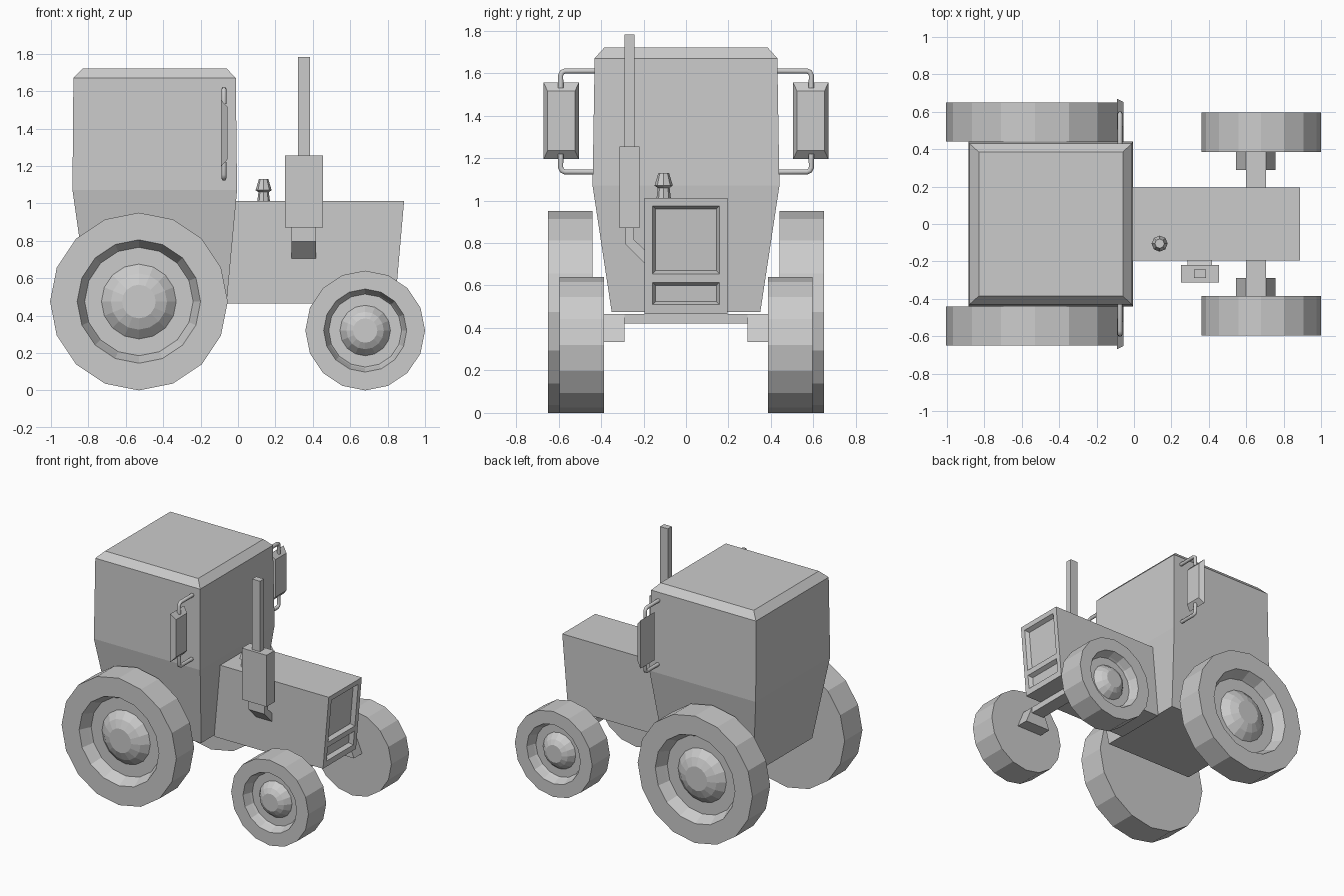
import bpy, bmesh
from math import sin, cos, tau

if "Cube" in bpy.data.objects:
    bpy.data.objects.remove(bpy.data.objects["Cube"], do_unlink=True)

grey = bpy.data.materials.new("plain grey")
grey.use_nodes = True
GREY = (0.6, 0.6, 0.6, 1)
grey.diffuse_color = GREY
grey.node_tree.nodes["Principled BSDF"].inputs["Base Color"].default_value = GREY


def loft(name, rings):
    """Skin a list of equal-length rings and cap both ends."""
    bm = bmesh.new()
    loops = [[bm.verts.new(p) for p in ring] for ring in rings]
    n = len(loops[0])
    for a, b in zip(loops, loops[1:]):
        for i in range(n):
            j = (i + 1) % n
            bm.faces.new((a[i], a[j], b[j], b[i]))
    bm.faces.new(loops[0])
    bm.faces.new(loops[-1])
    bmesh.ops.recalc_face_normals(bm, faces=bm.faces)
    mesh = bpy.data.meshes.new(name)
    bm.to_mesh(mesh)
    bm.free()
    mesh.materials.append(grey)
    ob = bpy.data.objects.new(name, mesh)
    bpy.context.collection.objects.link(ob)
    return ob


def rect_z(x0, x1, y0, y1, z):
    return [(x0, y0, z), (x1, y0, z), (x1, y1, z), (x0, y1, z)]


def box(name, x0, x1, y0, y1, z0, z1):
    return loft(name, [rect_z(x0, x1, y0, y1, z0), rect_z(x0, x1, y0, y1, z1)])


def wheel(name, x, radius, side, y_in, y_out, profile):
    """Turn (radius, depth) steps around the axle; the back stays flat."""
    steps = [(radius, y_out - y_in), (radius, 0)] + profile
    turns = [tau * i / 16 for i in range(16)]
    loft(name, [[(x + r * cos(t), side * (y_out - d), radius + r * sin(t))
                 for t in turns] for r, d in steps])


# Cab with tapered lower half and chamfered roof
loft("cab", [rect_z(-0.80, -0.06, -0.35, 0.35, 0.475),
             rect_z(-0.885, -0.005, -0.44, 0.44, 1.07),
             rect_z(-0.88, -0.012, -0.43, 0.43, 1.67),
             rect_z(-0.83, -0.06, -0.385, 0.385, 1.72)])

# Hood with a raked nose
hood = loft("hood", [rect_z(-0.06, 0.84, -0.195, 0.195, 0.465),
                     rect_z(-0.03, 0.888, -0.195, 0.195, 1.012)])


def nose_x(z):
    return 0.84 + 0.088 * (z - 0.465)


def grille_ring(z0, z1, half, shrink, depth):
    a, b, h = z0 + shrink, z1 - shrink, half - shrink
    return [(nose_x(a) - depth, -h, a), (nose_x(a) - depth, h, a),
            (nose_x(b) - depth, h, b), (nose_x(b) - depth, -h, b)]


# Two recessed grille panels cut into the nose
for name, z0, z1 in (("lower_grille", 0.51, 0.615), ("upper_grille", 0.655, 0.975)):
    cutter = loft(name + "_cutter", [grille_ring(z0, z1, 0.158, -0.015, -0.03),
                                     grille_ring(z0, z1, 0.158, 0.015, 0.03)])
    cutter.hide_render = True
    cutter.hide_viewport = True
    cutter.display_type = 'WIRE'
    cut = hood.modifiers.new(name, 'BOOLEAN')
    cut.operation = 'DIFFERENCE'
    cut.solver = 'EXACT'
    cut.object = cutter

# Apply the cuts and drop the cutters
graph = bpy.context.evaluated_depsgraph_get()
cut_mesh = bpy.data.meshes.new_from_object(hood.evaluated_get(graph))
hood.modifiers.clear()
hood.data = cut_mesh
for ob in [o for o in bpy.data.objects if o.name.endswith("_cutter")]:
    bpy.data.objects.remove(ob, do_unlink=True)

# Exhaust: elbow, muffler box and stack
elbow = [(-0.285, 0.88), (-0.285, 0.795), (-0.185, 0.695),
         (-0.185, 0.76), (-0.245, 0.815), (-0.245, 0.88)]
loft("exhaust_elbow", [[(x, y, z) for y, z in elbow] for x in (0.287, 0.418)])
box("exhaust_muffler", 0.25, 0.455, -0.312, -0.218, 0.87, 1.255)
box("exhaust_stack", 0.32, 0.385, -0.29, -0.243, 1.25, 1.782)

# Breather cap on the hood
loft("breather", [[(0.137 + r * cos(tau * i / 8), -0.105 + r * sin(tau * i / 8), z)
                   for i in range(8)]
                  for r, z in ((0.035, 1.0), (0.028, 1.06), (0.043, 1.07), (0.025, 1.13))])

# Axle beam of the small wheels
box("small_axle", 0.6, 0.705, -0.3, 0.3, 0.42, 0.466)

LARGE = [(0.33, 0), (0.30, 0.065), (0.29, 0.085), (0.2, 0.085), (0.15, 0.04), (0.09, 0.015)]
SMALL = [(0.222, 0), (0.203, 0.055), (0.195, 0.07), (0.135, 0.07), (0.10, 0.025), (0.065, 0.005)]

# Parts repeated on both flanks
for label, s in (("front", -1), ("back", 1)):
    wheel("large_wheel_" + label, -0.53, 0.475, s, 0.44, 0.65, LARGE)
    wheel("small_wheel_" + label, 0.68, 0.32, s, 0.385, 0.595, SMALL)

    # Tapered hub mount
    mount = [(0.545, 0.335), (0.757, 0.335), (0.705, 0.466), (0.6, 0.466)]
    loft("hub_mount_" + label, [[(x, s * y, z) for x, z in mount] for y in (0.29, 0.39)])

    # Mirror with a bevelled face
    loft("mirror_" + label,
         [[(x, s * y, z) for y, z in ((0.505 + i, 1.195 + k), (0.67 - i, 1.195 + k),
                                      (0.67 - i, 1.555 - k), (0.505 + i, 1.555 - k))]
          for x, i, k in ((-0.092, 0, 0), (-0.056, 0.018, 0.04))])

    # Bent bracket tubes holding the mirror
    for end, z, tip in (("upper", 1.61, 1.53), ("lower", 1.135, 1.22)):
        d = 0.02 if tip > z else -0.02
        curve = bpy.data.curves.new("bracket", 'CURVE')
        curve.dimensions = '3D'
        curve.bevel_depth = 0.014
        curve.bevel_resolution = 1
        curve.use_fill_caps = True
        path = [(0.42, z), (0.57, z), (0.584, z + d * 0.3), (0.59, z + d), (0.59, tip)]
        spline = curve.splines.new('POLY')
        spline.points.add(len(path) - 1)
        for point, (y, h) in zip(spline.points, path):
            point.co = (-0.075, s * y, h, 1)
        curve.materials.append(grey)
        tube = bpy.data.objects.new("mirror_bracket_%s_%s" % (end, label), curve)
        bpy.context.collection.objects.link(tube)
